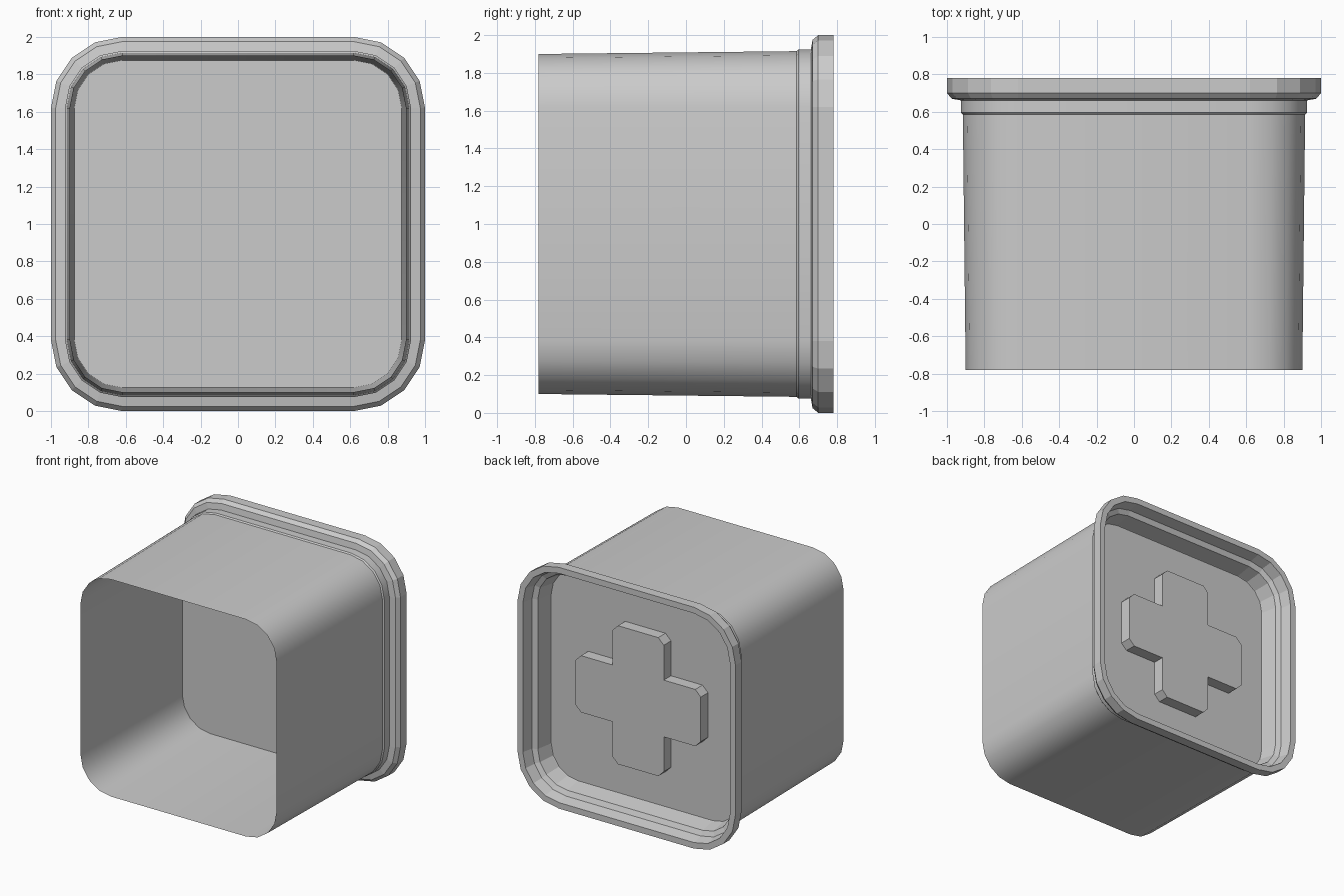
import bpy, bmesh, math

cube = bpy.data.objects.get("Cube")
if cube:
    bpy.data.objects.remove(cube, do_unlink=True)

grey = bpy.data.materials.new("light_grey_plastic")
grey.use_nodes = True
COLOUR = (0.6, 0.6, 0.6, 1)
grey.diffuse_color = COLOUR
grey.node_tree.nodes["Principled BSDF"].inputs["Base Color"].default_value = COLOUR

CORNER = 0.62   # centre of every concentric corner arc


def rounded_square(half):
    """Square outline with four-segment rounded corners."""
    r = half - CORNER
    pts = []
    for q in range(4):
        cx = CORNER * (1 if q in (0, 3) else -1)
        cz = CORNER * (1 if q < 2 else -1)
        for i in range(5):
            a = math.radians(90 * q + 22.5 * i)
            pts.append((cx + r * math.cos(a), cz + r * math.sin(a)))
    return pts


def cross(length, width, r, steps):
    """Plus-shaped outline with rounded arm ends."""
    pts = []
    for q in range(4):
        arm = [(width, -width)]
        for sign in (-1, 1):
            for i in range(steps + 1):
                t = i / steps if sign > 0 else 1 - i / steps
                a = math.radians(90 * t)
                arm.append((length - r + r * math.cos(a),
                            sign * (width - r + r * math.sin(a))))
        for x, z in arm:
            for _ in range(q):
                x, z = -z, x
            pts.append((x, z))
    return pts


def loft(name, sections, smooth=False):
    """Closed solid through a list of (outline, y) sections."""
    bm = bmesh.new()
    rings = [[bm.verts.new((x, y, z + 1)) for x, z in outline] for outline, y in sections]
    for a, b in zip(rings, rings[1:]):
        n = len(a)
        for i in range(n):
            j = (i + 1) % n
            bm.faces.new((a[i], a[j], b[j], b[i]))
    bm.faces.new(rings[0])
    bm.faces.new(rings[-1])
    bmesh.ops.recalc_face_normals(bm, faces=bm.faces)
    mesh = bpy.data.meshes.new(name)
    bm.to_mesh(mesh)
    bm.free()
    mesh.materials.append(grey)
    obj = bpy.data.objects.new(name, mesh)
    bpy.context.collection.objects.link(obj)
    if smooth:
        bpy.ops.object.select_all(action='DESELECT')
        obj.select_set(True)
        bpy.context.view_layer.objects.active = obj
        bpy.ops.object.shade_smooth_by_angle(angle=math.radians(30))
    return obj


def squares(profile):
    return [(rounded_square(h), y) for h, y in profile]


# Open tub: inner floor, tapered walls and collar
loft("tub", squares([(0.875, 0.52), (0.90, -0.78), (0.915, 0.585), (0.925, 0.595),
                     (0.925, 0.67), (0.90, 0.66), (0.87, 0.528)]), smooth=True)

# Lid: chamfered flange, stepped rim and sunken panel
loft("lid", squares([(0.86, 0.524), (0.92, 0.66), (0.975, 0.67), (1.0, 0.70),
                     (1.0, 0.78), (0.95, 0.78), (0.93, 0.69), (0.89, 0.67),
                     (0.865, 0.532)]))

# Raised cross on the lid
badge = cross(0.574, 0.235, 0.05, 1)
loft("raised_cross", [(badge, 0.53), (badge, 0.627)])

# Thin cross panel on the inside floor
panel = cross(0.75, 0.41, 0.18, 2)
loft("inner_cross_panel", [(panel, 0.516), (panel, 0.522)])
